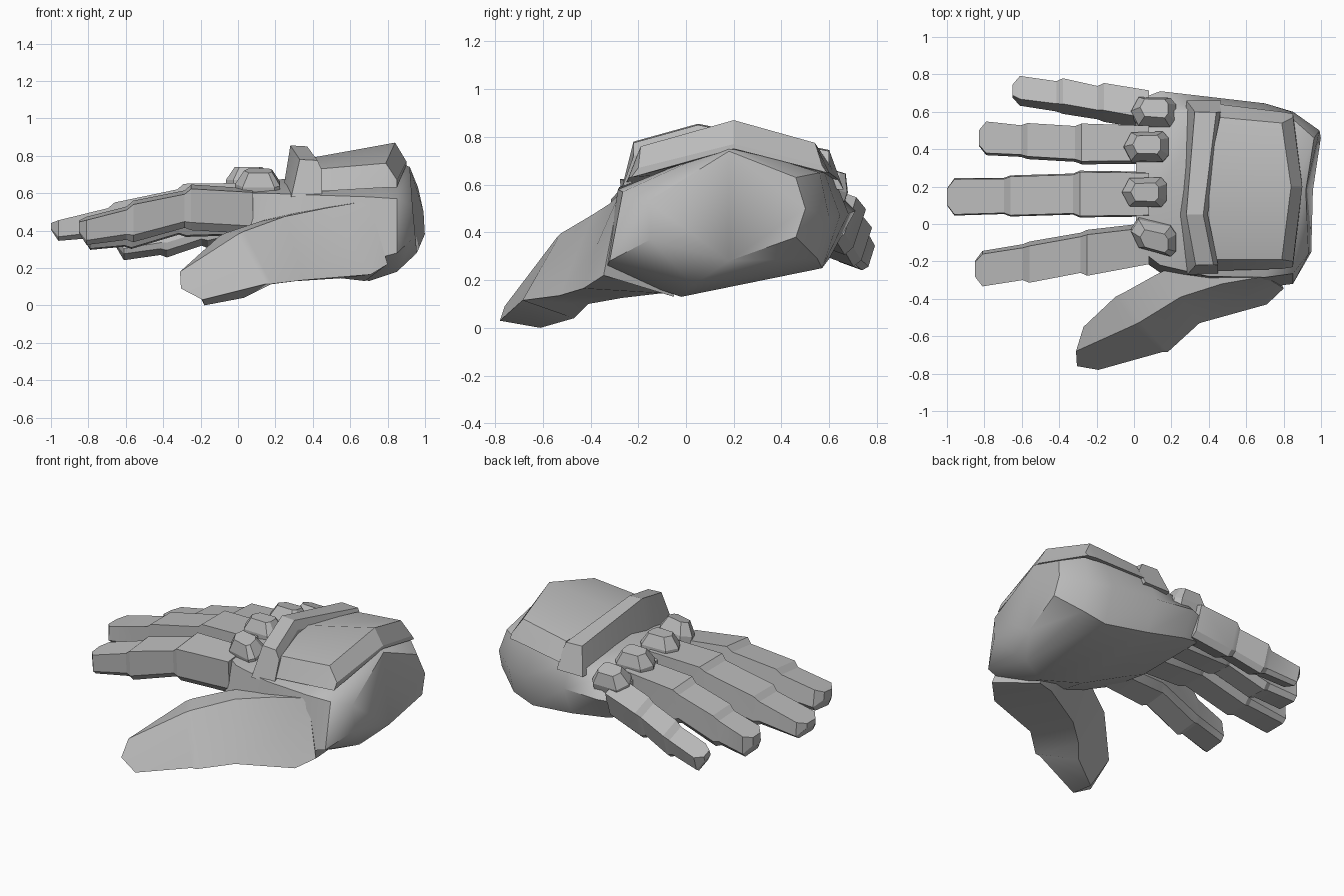
import bpy, bmesh, math
from mathutils import Vector

grey = bpy.data.materials.new("plain grey")
grey.diffuse_color = (0.5, 0.5, 0.5, 1)


def loft(name, rings, angle=30):
    """Skin a list of equal-length point rings and cap both ends."""
    bm = bmesh.new()
    vs = [[bm.verts.new(p) for p in ring] for ring in rings]
    n = len(vs[0])
    for a, b in zip(vs, vs[1:]):
        for i in range(n):
            j = (i + 1) % n
            bm.faces.new((a[i], a[j], b[j], b[i]))
    bm.faces.new(vs[0][::-1])
    bm.faces.new(vs[-1])
    bmesh.ops.recalc_face_normals(bm, faces=bm.faces)
    me = bpy.data.meshes.new(name)
    bm.to_mesh(me)
    bm.free()
    me.materials.append(grey)
    ob = bpy.data.objects.new(name, me)
    bpy.context.collection.objects.link(ob)
    bpy.ops.object.select_all(action='DESELECT')
    ob.select_set(True)
    bpy.context.view_layer.objects.active = ob
    bpy.ops.object.shade_smooth_by_angle(angle=math.radians(angle))
    return ob


# Palm: cross-sections (y, z) along x, from knuckles to wrist
palm = [
    (0.01, [(-.17, .41), (-.12, .60), (.18, .63), (.55, .58), (.66, .48), (.60, .37), (.10, .37)]),
    (0.14, [(-.26, .38), (-.22, .60), (.18, .66), (.60, .60), (.71, .49), (.62, .34), (.10, .31)]),
    (0.40, [(-.31, .27), (-.28, .59), (.18, .70), (.62, .63), (.68, .48), (.60, .29), (.00, .21)]),
    (0.70, [(-.34, .24), (-.285, .58), (.18, .76), (.58, .65), (.645, .47), (.57, .25), (-.02, .13)]),
    (0.85, [(-.32, .28), (-.265, .57), (.18, .77), (.56, .65), (.60, .46), (.55, .29), (.03, .18)]),
]
rings = [[(x, y, z) for y, z in pts] for x, pts in palm]
# Slanted wrist end
wrist = [(-.15, .37), (-.16, .53), (.18, .74), (.46, .63), (.50, .50), (.46, .38), (.18, .28)]
rings.append([(0.97 + 0.08 * (y - .1) - 0.2 * max(0, z - .45) - .2 * max(0, .38 - z), y, z) for y, z in wrist])
loft("palm", rings, 42)


# Fingers: stations (x, y centre, width, top z, bottom z), stepped at each joint
def finger(name, stations, roll):
    c, s = math.cos(math.radians(roll)), math.sin(math.radians(roll))

    def ring(x, y, w, top, bot):
        m, h = (top + bot) / 2, (top - bot) / 2
        shape = [(-.47, 1), (.47, 1), (.5, -.6), (.36, -1), (-.36, -1), (-.5, -.6)]
        return [(x, y + u * w * c + v * h * s, m - u * w * s + v * h * c) for u, v in shape]

    out = []
    for i, st in enumerate(stations):
        out.append(ring(*st))
        if 0 < i < 3:       # groove after a joint
            x, y, w, top, bot = st
            out.append(ring(x - .035, y, w * .88, top - .03, bot + .012))
    # wedge-shaped tip
    x, y, w, top, bot = stations[-1]
    out.append(ring(x - .04, y, w * .45, top - .015, bot + .06))
    loft(name, out, 25)


finger("index_finger", [(.08, -.105, .21, .615, .39), (-.25, -.155, .235, .635, .41),
                        (-.56, -.205, .21, .55, .345), (-.81, -.24, .185, .465, .33)], -6)
finger("middle_finger", [(.08, .16, .24, .655, .40), (-.29, .16, .25, .65, .415),
                         (-.66, .15, .22, .55, .355), (-.96, .145, .20, .455, .345)], 0)
finger("ring_finger", [(.08, .425, .20, .63, .38), (-.28, .43, .215, .605, .37),
                       (-.57, .445, .19, .515, .305), (-.79, .46, .18, .44, .30)], 3)
finger("little_finger", [(.08, .605, .17, .58, .38), (-.16, .645, .165, .53, .32),
                         (-.38, .68, .155, .45, .27), (-.61, .71, .14, .37, .255)], 20)

# Thumb: outer top, outer middle, outer bottom, inner bottom, inner top
thumb = [
    [(.70, -.28, .56), (.80, -.345, .22), (.68, -.05, .13), (.50, -.10, .54)],
    [(.47, -.32, .52), (.71, -.43, .165), (.55, -.10, .145), (.36, -.15, .51)],
    [(.25, -.39, .475), (.35, -.53, .135), (.24, -.27, .125), (.12, -.27, .45)],
    [(.03, -.525, .395), (.18, -.685, .115), (.08, -.41, .10), (-.06, -.37, .39)],
    [(0, -.54, .38), (.15, -.685, .115), (.03, -.47, .04), (-.10, -.39, .37)],
]
rings = [[a, tuple((Vector(a) + Vector(b)) / 2), b, c, d] for a, b, c, d in thumb]
rings.append([(-.31, -.68, .18), (-.305, -.76, .09), (-.19, -.78, .03), (-.18, -.61, .0), (-.27, -.55, .18)])
loft("thumb", rings, 40)

# Raised plate on the back of the hand, ridged in the middle
loft("back_plate", [
    [(.44, -.25, .61), (.44, -.19, .73), (.37, .14, .785), (.46, .57, .73), (.46, .64, .62), (.38, .14, .66)],
    [(.79, -.24, .63), (.79, -.19, .76), (.84, .20, .87), (.79, .54, .775), (.79, .60, .65), (.84, .2, .74)],
    [(.85, -.23, .63), (.85, -.20, .67), (.90, .20, .77), (.85, .57, .68), (.85, .59, .65), (.90, .2, .75)],
], 25)

# Bent bar in front of the plate: (y bottom, y top, x front, top z, width)
bar = [(-.27, -.22, .285, .78, .165), (.05, .05, .235, .855, .16), (.66, .60, .28, .745, .185)]
loft("knuckle_bar", [
    [(x, yb, .58), (x + .045, yt, zt), (x + w - .025, yt, zt - .005), (x + w, yt, zt - .06), (x + w, yb, .58)]
    for yb, yt, x, zt, w in bar], 20)

# Elongated six-sided knuckle pads
for name, x, y, z, tilt, turn in (("index_pad", .11, -.09, .72, -.25, -.25), ("middle_pad", .06, .17, .74, 0, 0),
                                  ("ring_pad", .07, .425, .72, .15, 0), ("little_pad", .11, .62, .66, .3, -.05)):
    hexa = [(-.125, 0), (-.085, -.075), (.085, -.08), (.115, -.045), (.115, .045), (.085, .08), (-.085, .075)]
    loft(name, [[(x + u * k, y + v * k + tilt * dz + turn * u * k, z + dz - tilt * v * k) for u, v in hexa]
                for k, dz in ((1, -.14), (1, -.07), (.62, 0))], 20)
